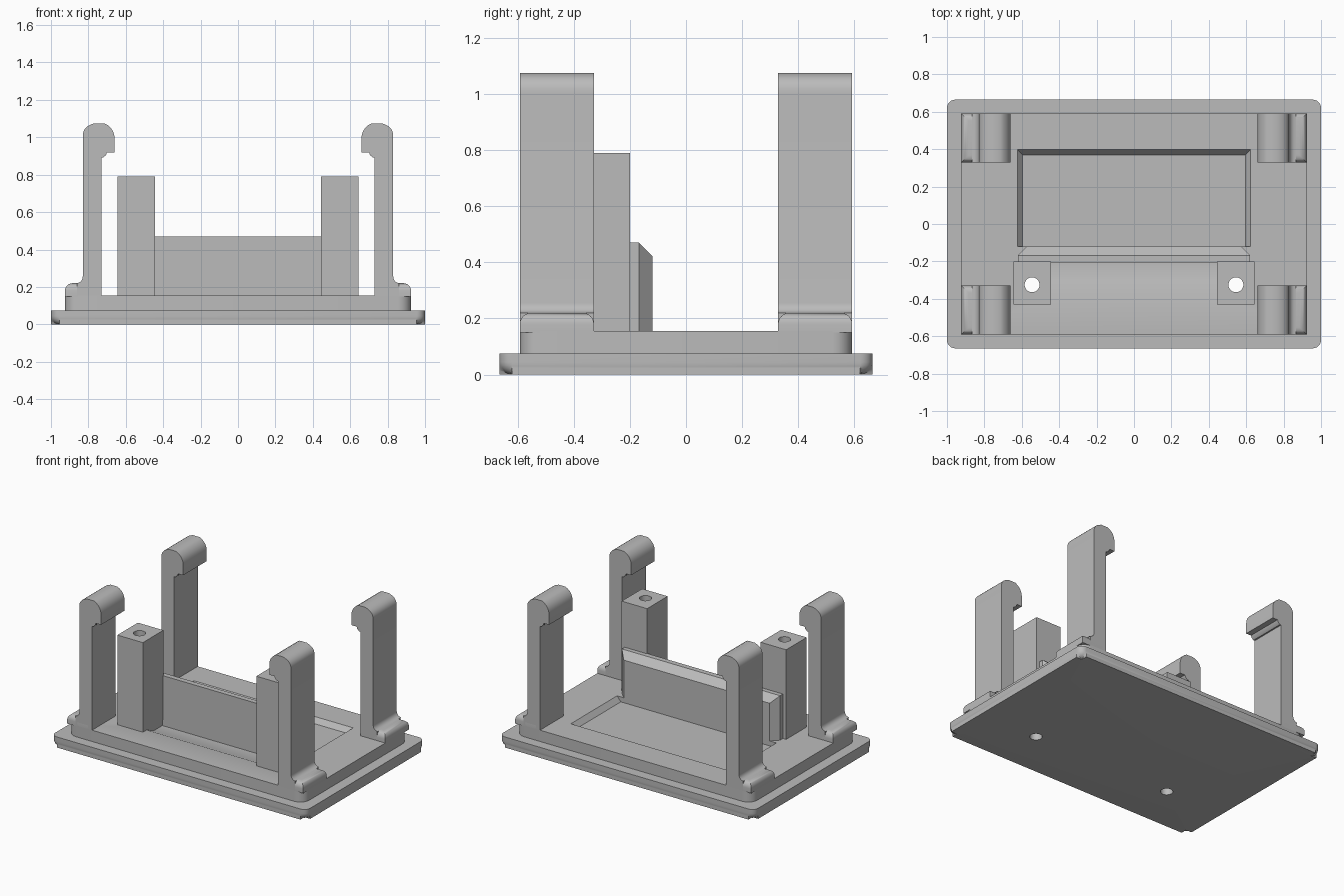
import bpy, bmesh, math
from mathutils import Vector

cube = bpy.data.objects.get("Cube")
if cube:
    bpy.data.objects.remove(cube, do_unlink=True)

GREY = (0.5, 0.5, 0.5, 1)
mat = bpy.data.materials.new("plain grey")
mat.use_nodes = True
mat.diffuse_color = GREY
mat.node_tree.nodes["Principled BSDF"].inputs["Base Color"].default_value = GREY


def prism(name, pts, axis, lo, hi, bevels=(), taper=None):
    """Extrude an outline along an axis; bevels = (radius, edge test) pairs."""
    place = {"x": lambda a, b, t: (t, a, b),
             "y": lambda a, b, t: (a, t, b),
             "z": lambda a, b, t: (a, b, t)}[axis]
    bm = bmesh.new()
    n = len(pts)
    low = [bm.verts.new(place(*p, lo)) for p in (taper or pts)]
    top = [bm.verts.new(place(*p, hi)) for p in pts]
    bm.faces.new(low[::-1])
    bm.faces.new(top)
    for i in range(n):
        j = (i + 1) % n
        bm.faces.new((low[i], low[j], top[j], top[i]))
    for radius, test in bevels:
        edges = [e for e in bm.edges if test(e.verts[0].co, e.verts[1].co)]
        bmesh.ops.bevel(bm, geom=edges, offset=radius, segments=6,
                        profile=0.5, affect='EDGES', clamp_overlap=True)
    bmesh.ops.recalc_face_normals(bm, faces=bm.faces)
    me = bpy.data.meshes.new(name)
    bm.to_mesh(me)
    bm.free()
    me.materials.append(mat)
    ob = bpy.data.objects.new(name, me)
    bpy.context.collection.objects.link(ob)
    return ob


def rect(x0, x1, y0, y1):
    return [(x0, y0), (x1, y0), (x1, y1), (x0, y1)]


def arc(cx, cy, r, a0, a1, n=6):
    angles = [math.radians(a0 + (a1 - a0) * i / n) for i in range(n + 1)]
    return [(cx + r * math.cos(a), cy + r * math.sin(a)) for a in angles]


def rounded(x, y, r):
    return (arc(x - r, y - r, r, 0, 90) + arc(r - x, y - r, r, 90, 180)
            + arc(r - x, r - y, r, 180, 270) + arc(x - r, r - y, r, 270, 360))


def activate(ob):
    bpy.ops.object.select_all(action='DESELECT')
    ob.select_set(True)
    bpy.context.view_layer.objects.active = ob


def cut(ob, cutter):
    activate(ob)
    mod = ob.modifiers.new("cut", 'BOOLEAN')
    mod.operation = 'DIFFERENCE'
    mod.solver = 'EXACT'
    mod.object = cutter
    bpy.ops.object.modifier_apply(modifier=mod.name)


def mirror(ob, x=True, y=False):
    mod = ob.modifiers.new("mirror", 'MIRROR')
    mod.use_axis = (x, y, False)
    mod.use_clip = mod.use_mirror_merge = False


# Bottom plate with a rounded lower rim, and the raised deck on it
plate = prism("bottom_plate", rounded(1, 0.665, 0.045), "z", 0, 0.075,
              [(0.045, lambda a, b: a.z < 0.001 and b.z < 0.001)])
deck = prism("raised_deck", rounded(0.925, 0.592, 0.07), "z", 0.075, 0.155)

# Recessed window with sloped sides, and a sloped groove in front of the wall
window = prism("window_cutter", rect(-0.625, 0.625, -0.12, 0.4), "z", 0.12, 0.156,
               taper=rect(-0.595, 0.595, -0.12, 0.37))
groove = prism("groove_cutter", [(-0.39, 0.156), (-0.305, 0.115), (-0.19, 0.115), (-0.19, 0.156)],
               "x", -0.45, 0.45)
cut(deck, window)
cut(deck, groove)

# Screw posts, bored through with the plate and deck
post = prism("screw_posts", rect(0.445, 0.645, -0.43, -0.2), "z", 0.155, 0.79)
cutters = [window, groove]
for side in (1, -1):
    hole = prism("screw_hole_cutter", arc(side * 0.545, -0.325, 0.04, 0, 345, 23), "z", -0.1, 1)
    cutters.append(hole)
    for part in (plate, deck, post) if side > 0 else (plate, deck):
        cut(part, hole)
mirror(post)
for c in cutters:
    bpy.data.objects.remove(c, do_unlink=True)

# Upright wall with chamfered top and ends
wall = prism("support_wall",
             [(-0.62, -0.205), (0.62, -0.205), (0.62, -0.12), (-0.62, -0.12)],
             "z", 0.11, 0.47)
bm = bmesh.new()
bm.from_mesh(wall.data)
edges = [e for e in bm.edges
         if all(v.co.y > -0.13 for v in e.verts)
         and (all(v.co.z > 0.4 for v in e.verts) or abs(e.verts[0].co.z - e.verts[1].co.z) > 0.1)]
bmesh.ops.bevel(bm, geom=edges, offset=0.048, segments=1, affect='EDGES')
bm.to_mesh(wall.data)
bm.free()

# Snap clips: hooked profile with a fillet at the foot
hook = ([(0.73, 0.15), (0.83, 0.15), (0.86, 0.15), (0.86, 0.22)]
        + arc(0.865, 0.255, 0.035, 270, 180, 5)
        + [(0.83, 1.0)] + arc(0.77, 1.01, 0.06, 10, 65, 4)
        + [(0.77, 1.075), (0.715, 1.075)] + arc(0.745, 0.995, 0.085, 125, 180, 4)
        + [(0.66, 0.92), (0.7, 0.92), (0.706, 0.905), (0.72, 0.892), (0.73, 0.892)])
clip = prism("snap_clips", hook, "y", 0.328, 0.592)
mirror(clip, y=True)


# Rounded feet behind the clips
def outer_corner(a, b):
    return min(a.x, b.x) > 0.9 and min(a.y, b.y) > 0.58 and abs(a.z - b.z) > 0.1


def top_rim(a, b):
    mid = (a + b) / 2
    on_rim = mid.x > 0.83 and (mid.x > 0.9 or mid.y > 0.55 or mid.y < 0.33)
    return min(a.z, b.z) > 0.21 and on_rim


foot = prism("clip_feet", rect(0.76, 0.925, 0.328, 0.592), "z", 0.15, 0.22,
             [(0.07, outer_corner), (0.04, top_rim)])
mirror(foot, y=True)

# Smooth the rounded areas, keep hard edges
for ob in (plate, deck, post, clip, foot):
    activate(ob)
    bpy.ops.object.shade_smooth_by_angle(angle=math.radians(32))
